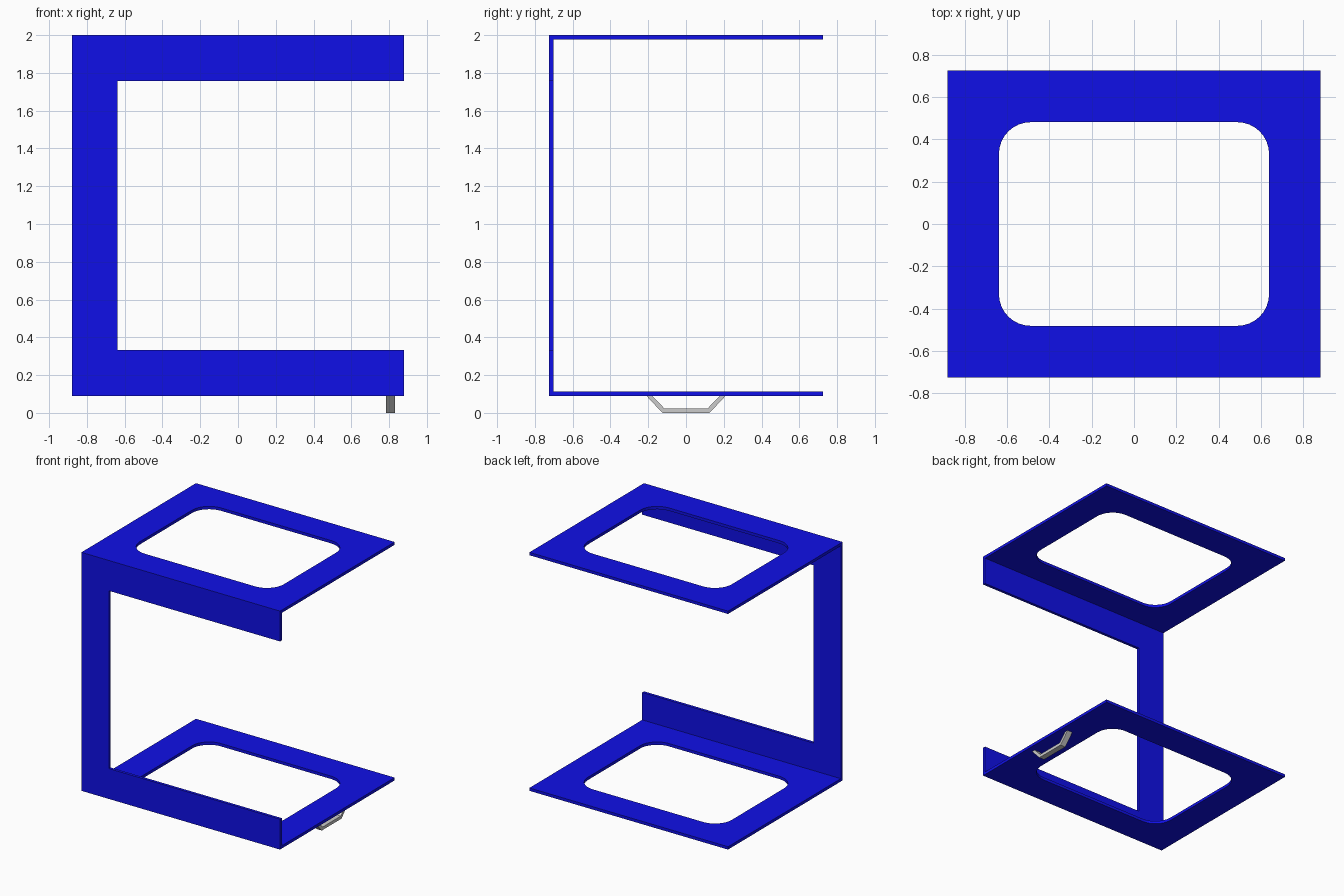
import bpy, bmesh, math
from mathutils import Matrix, Vector

if "Cube" in bpy.data.objects:
    bpy.data.objects.remove(bpy.data.objects["Cube"])

W, D, T = 0.88, 0.725, 0.023      # half width, half depth, sheet thickness
BOTTOM, TOP, BAND = 0.09, 2.0, 0.243

blue = bpy.data.materials.new("blue_paint")
blue.diffuse_color = (0.005, 0.005, 0.8, 1)
blue.use_nodes = True
blue.node_tree.nodes["Principled BSDF"].inputs["Base Color"].default_value = blue.diffuse_color


def prism(name, loops, matrix, depth, mat=None):
    """Fill 2D outlines (inner loops become holes) and extrude along local z."""
    bm = bmesh.new()
    edges = []
    for loop in loops:
        vs = [bm.verts.new((x, y, 0)) for x, y in loop]
        edges += [bm.edges.new((vs[i - 1], vs[i])) for i in range(len(vs))]
    bmesh.ops.triangle_fill(bm, edges=edges, use_beauty=True, use_dissolve=False,
                            normal=Vector((0, 0, 1)))
    ext = bmesh.ops.extrude_face_region(bm, geom=bm.faces[:], use_keep_orig=True)
    moved = [g for g in ext["geom"] if isinstance(g, bmesh.types.BMVert)]
    bmesh.ops.translate(bm, verts=moved, vec=(0, 0, depth))
    bmesh.ops.recalc_face_normals(bm, faces=bm.faces[:])
    bm.transform(matrix)
    bmesh.ops.recalc_face_normals(bm, faces=bm.faces[:])
    me = bpy.data.meshes.new(name)
    bm.to_mesh(me)
    bm.free()
    ob = bpy.data.objects.new(name, me)
    bpy.context.collection.objects.link(ob)
    if mat:
        me.materials.append(mat)
    return ob


def rounded_rect(hx, hy, r, n=8):
    pts = []
    for k, (sx, sy) in enumerate([(1, 1), (-1, 1), (-1, -1), (1, -1)]):
        for i in range(n + 1):
            a = math.pi / 2 * (k + i / n)
            pts.append((sx * (hx - r) + r * math.cos(a),
                        sy * (hy - r) + r * math.sin(a)))
    return pts


# Top and bottom frames with a rounded opening
outline = [(-W, -D + T), (W, -D + T), (W, D), (-W, D)]
opening = rounded_rect(0.638, 0.481, 0.15)
for name, z in (("bottom_frame", BOTTOM), ("top_frame", TOP - T)):
    prism(name, [outline, opening], Matrix.Translation((0, 0, z)), T, blue)

# C-shaped front panel (local x, y -> world x, z)
xi, zl, zh = -W + BAND, BOTTOM + BAND, TOP - BAND
c_shape = [(-W, BOTTOM), (W, BOTTOM), (W, zl), (xi, zl),
           (xi, zh), (W, zh), (W, TOP), (-W, TOP)]
prism("front_panel", [c_shape],
      Matrix.Translation((0, -D + T, 0)) @ Matrix.Rotation(math.pi / 2, 4, 'X'), T, blue)

# Bent strap handle under the right side (local x, y -> world y, z)
half = [(0.115, 0.024), (0.179, 0.091), (0.21, 0.091), (0.125, 0.0)]
strap = half + [(-y, z) for y, z in reversed(half)]
to_yz = Matrix(((0, 0, 1, 0.783), (1, 0, 0, 0), (0, 1, 0, 0), (0, 0, 0, 1)))
prism("strap_handle", [strap], to_yz, 0.047)
